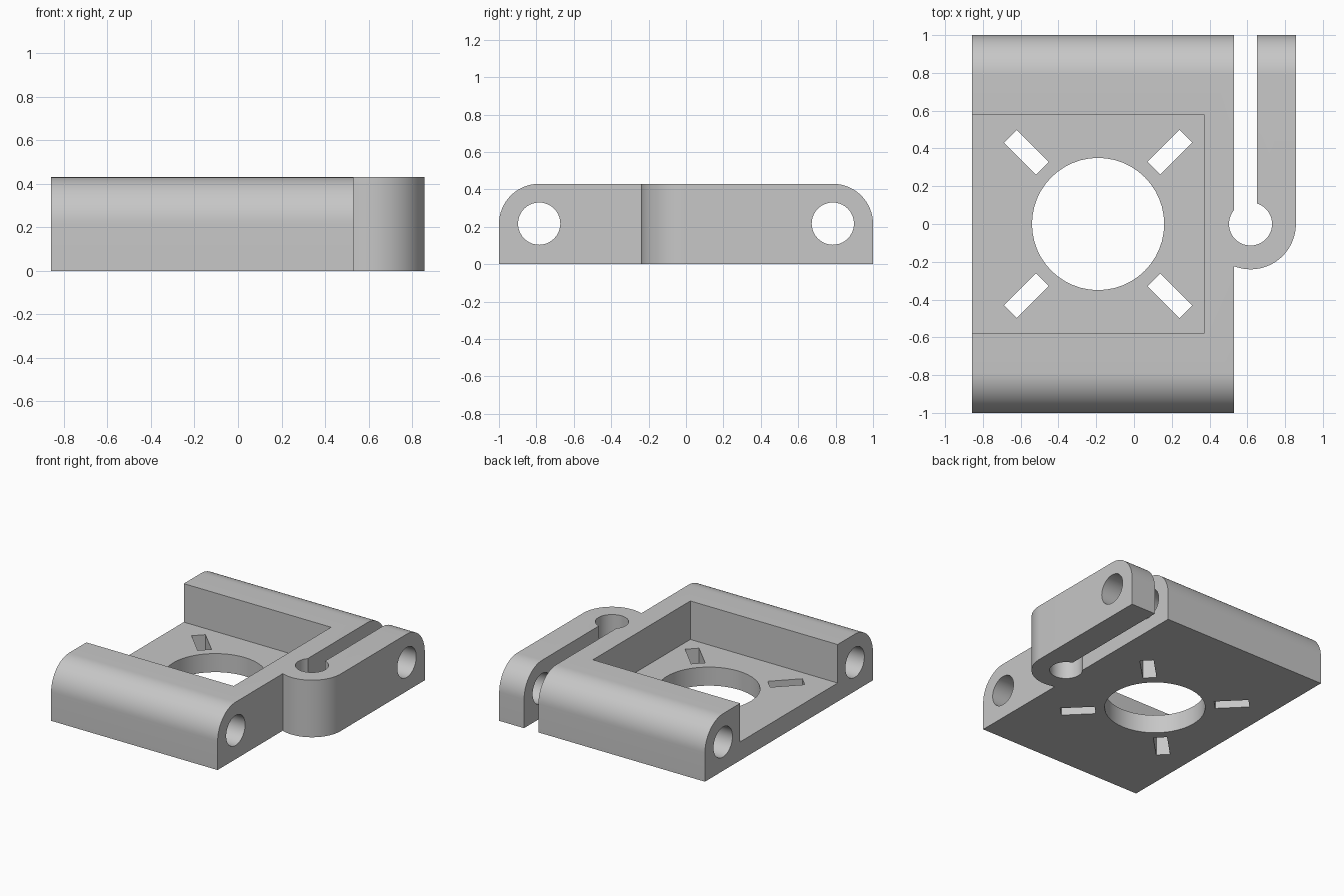
import bpy
import bmesh
from math import radians, pi, cos, sin, acos
from mathutils import Matrix, Vector

if "Cube" in bpy.data.objects:
    bpy.data.objects.remove(bpy.data.objects["Cube"])

HEIGHT, FLOOR = 0.43, 0.14
LEFT_END, BODY_END, ARM_IN, ARM_OUT = -0.858, 0.53, 0.65, 0.857
EYE_X, EYE_R, BORE_R = 0.617, 0.24, 0.114
PIN_Y, PIN_Z, PIN_R = 0.785, 0.217, 0.113
HUB_X, HUB_R = -0.19, 0.35

grey = bpy.data.materials.new("plain grey")
grey.use_nodes = True
colour = (0.57, 0.57, 0.57, 1)
grey.diffuse_color = colour
grey.node_tree.nodes["Principled BSDF"].inputs["Base Color"].default_value = colour


def arc(cx, cy, r, start, end, steps):
    angles = [start + (end - start) * i / steps for i in range(steps + 1)]
    return [(cx + r * cos(a), cy + r * sin(a)) for a in angles]


def prism(name, points, lo, hi, along_x=False):
    """Extrude a flat outline along z, or a (y, z) outline along x."""
    bm = bmesh.new()
    place = (lambda p: (lo, p[0], p[1])) if along_x else (lambda p: (p[0], p[1], lo))
    face = bm.faces.new([bm.verts.new(place(p)) for p in points])
    step = Vector((hi - lo, 0, 0)) if along_x else Vector((0, 0, hi - lo))
    grown = bmesh.ops.extrude_face_region(bm, geom=[face])["geom"]
    bmesh.ops.translate(bm, vec=step,
                        verts=[v for v in grown if isinstance(v, bmesh.types.BMVert)])
    bmesh.ops.recalc_face_normals(bm, faces=bm.faces)
    mesh = bpy.data.meshes.new(name)
    bm.to_mesh(mesh)
    bm.free()
    mesh.materials.append(grey)
    obj = bpy.data.objects.new(name, mesh)
    bpy.context.collection.objects.link(obj)
    return obj


def box(x0, x1, y0, y1):
    return [(x0, y0), (x1, y0), (x1, y1), (x0, y1)]


def combine(target, tool, operation):
    """Apply a boolean and throw the tool away."""
    tool.hide_render = True
    mod = target.modifiers.new("cut", "BOOLEAN")
    mod.operation, mod.solver, mod.object = operation, "EXACT", tool
    bpy.context.view_layer.objects.active = target
    bpy.ops.object.modifier_apply(modifier=mod.name)
    bpy.data.objects.remove(tool)


# Plan outline: main block, clamp eye, arm and the slit between them
eye_start = -acos((BODY_END - EYE_X) / EYE_R)
bore_start = acos((ARM_IN - EYE_X) / BORE_R)
bore_end = acos((BODY_END - EYE_X) / BORE_R) - 2 * pi
plan = [(LEFT_END, -1.1), (BODY_END, -1.1)]
plan += arc(EYE_X, 0, EYE_R, eye_start, 0, 28)
plan += [(ARM_OUT, 1.1), (ARM_IN, 1.1)]
plan += arc(EYE_X, 0, BORE_R, bore_start, bore_end, 40)
plan += [(BODY_END, 1.1), (LEFT_END, 1.1)]
bracket = prism("bracket", plan, -0.1, HEIGHT + 0.1)

# Side profile with rounded upper edges
r = HEIGHT / 2
side = [(-1, 0), (1, 0)]
side += arc(1 - r, HEIGHT - r, r, 0, pi / 2, 16)
side += arc(r - 1, HEIGHT - r, r, pi / 2, pi, 16)
combine(bracket, prism("side_profile", side, -1, 1, True), "INTERSECT")

# Pocket open at the right end
pocket = box(-1, 0.37, -0.58, 0.58)
combine(bracket, prism("pocket_cutter", pocket, FLOOR, 1), "DIFFERENCE")

# Pin holes along both long edges
for y in (-PIN_Y, PIN_Y):
    hole = arc(y, PIN_Z, PIN_R, 0, 2 * pi, 40)[:-1]
    combine(bracket, prism("pin_cutter", hole, -1, 1, True), "DIFFERENCE")

# Round opening in the floor
hub = arc(HUB_X, 0, HUB_R, 0, 2 * pi, 48)[:-1]
combine(bracket, prism("hub_cutter", hub, -0.1, 0.3), "DIFFERENCE")

# Four diagonal slots around the opening
for i in range(4):
    slot = prism("slot_cutter", box(0.417, 0.657, -0.048, 0.048), -0.1, 0.3)
    turn = Matrix.Rotation(radians(45 + 90 * i), 4, "Z")
    slot.data.transform(Matrix.Translation((HUB_X, 0, 0)) @ turn)
    combine(bracket, slot, "DIFFERENCE")

bpy.ops.object.select_all(action="DESELECT")
bracket.select_set(True)
bpy.context.view_layer.objects.active = bracket
bpy.ops.object.shade_smooth_by_angle(angle=radians(30))
